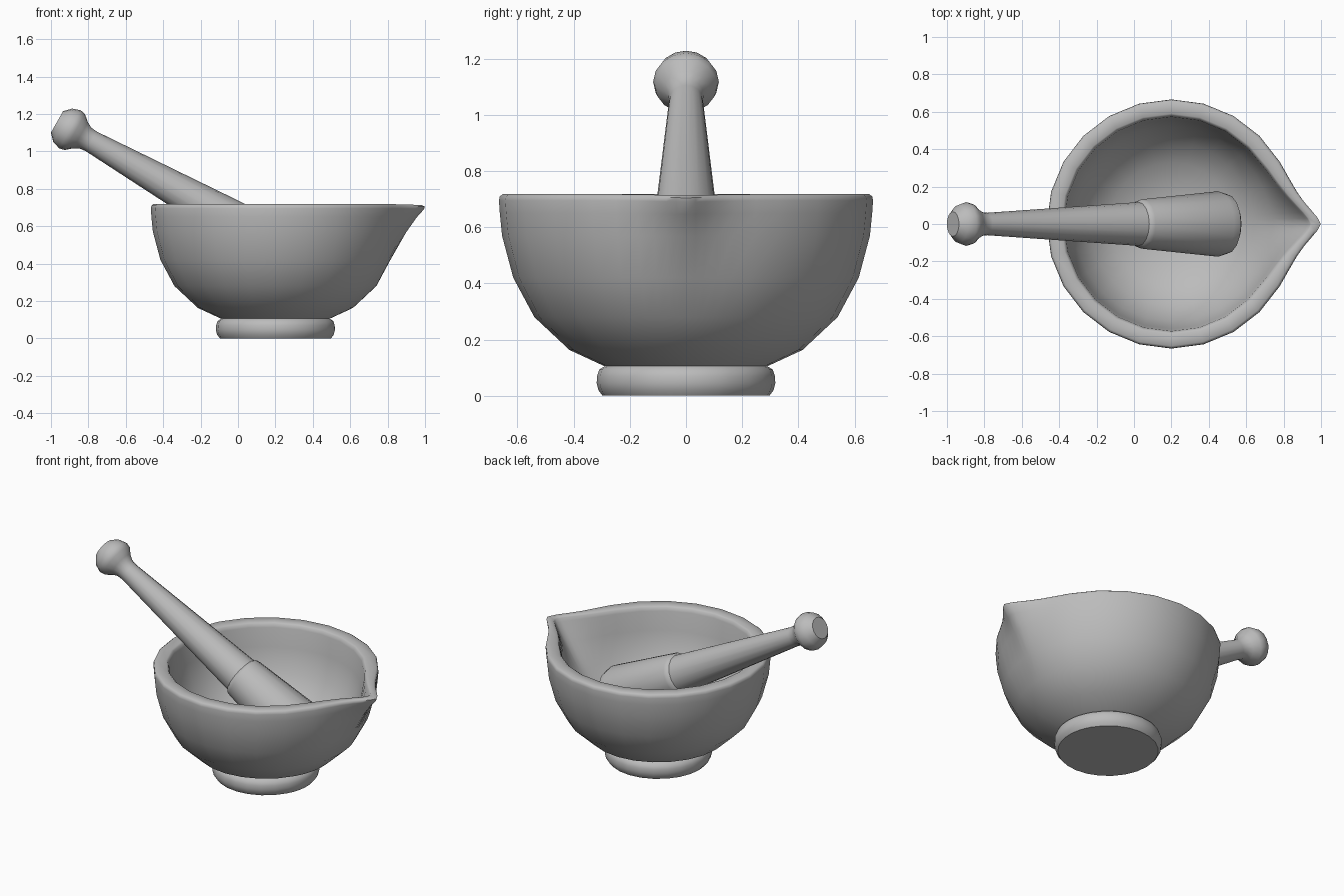
import bpy, bmesh, math
from mathutils import Matrix

if "Cube" in bpy.data.objects:
    bpy.data.objects.remove(bpy.data.objects["Cube"])

stone = bpy.data.materials.new("grey stone")
stone.diffuse_color = (0.5, 0.5, 0.5, 1)
stone.use_nodes = True
stone.node_tree.nodes["Principled BSDF"].inputs["Base Color"].default_value = stone.diffuse_color


def lathe(name, profile, angles, matrix, shape=None, smooth=40):
    """Revolve (radius, height, ...) points; 'shape' may shift each vertex."""
    bm = bmesh.new()
    rings = []
    for p in profile:
        r, z = p[0], p[1]
        if r == 0:
            rings.append([bm.verts.new((0, 0, z))] * len(angles))
            continue
        ring = []
        for a in angles:
            co = (r * math.cos(a), r * math.sin(a), z)
            ring.append(bm.verts.new(shape(co, p) if shape else co))
        rings.append(ring)
    n = len(angles)
    for lo, hi in zip(rings, rings[1:]):
        for j in range(n):
            k = (j + 1) % n
            quad = [lo[j], lo[k], hi[k], hi[j]]
            bm.faces.new(list(dict.fromkeys(quad)))
    me = bpy.data.meshes.new(name)
    bm.transform(matrix)
    bm.to_mesh(me)
    bm.free()
    me.materials.append(stone)
    ob = bpy.data.objects.new(name, me)
    bpy.context.collection.objects.link(ob)
    bpy.ops.object.select_all(action='DESELECT')
    ob.select_set(True)
    bpy.context.view_layer.objects.active = ob
    bpy.ops.object.shade_smooth_by_angle(angle=math.radians(smooth))
    return ob


def even(n):
    return [2 * math.pi * i / n for i in range(n)]


centre = Matrix.Translation((0.2, 0, 0))

# Bowl: 24 sides with extra divisions around the spout
half = [3, 6, 10, 15, 22] + list(range(30, 180, 15))
bowl_angles = [math.radians(a) for a in [0] + half + [180] + [360 - a for a in reversed(half)]]
# radius, height, spout reach, spout half width
bowl_profile = [
    (0.29, 0.105, 0, 0.13), (0.415, 0.163, 0, 0.13), (0.54, 0.28, 0, 0.13),
    (0.615, 0.42, 0, 0.13), (0.655, 0.57, 0.045, 0.13), (0.663, 0.65, 0.092, 0.13),
    (0.666, 0.695, 0.128, 0.13), (0.663, 0.71, 0.136, 0.13), (0.652, 0.718, 0.13, 0.13),
    (0.59, 0.718, 0.158, 0.15), (0.58, 0.71, 0.16, 0.15), (0.573, 0.69, 0.155, 0.15),
    (0.56, 0.57, 0.09, 0.16), (0.52, 0.42, 0.02, 0.17), (0.44, 0.30, 0, 0.15),
    (0.33, 0.21, 0, 0.15), (0.17, 0.155, 0, 0.15), (0, 0.14, 0, 0.15)]


def spout(co, p):
    x, y, z = co
    f = math.exp(-(abs(y) / p[3]) ** 1.5) if x > 0 else 0
    return (x + p[2] * f, y, z - 0.04 * p[2] * f)


lathe("mortar_bowl", bowl_profile, bowl_angles, centre, spout, 60)

# Foot ring with a flat underside
lathe("mortar_foot",
      [(0, 0), (0.297, 0), (0.312, 0.02), (0.318, 0.045), (0.317, 0.07),
       (0.309, 0.093), (0.29, 0.105)], bowl_angles, centre)

# Pestle: knob, tapered handle, collar step and rounded head
pestle_profile = [
    (0, 0), (0.066, 0), (0.102, 0.035), (0.117, 0.08), (0.11, 0.11), (0.08, 0.145),
    (0.064, 0.175), (0.06, 0.21), (0.117, 1.14), (0.129, 1.15), (0.133, 1.17),
    (0.175, 1.63), (0.16, 1.68), (0.12, 1.705), (0, 1.712)]
lean = Matrix.Translation((-0.968, 0, 1.157)) @ Matrix.Rotation(math.radians(119.5), 4, 'Y')
lathe("pestle", pestle_profile, even(16), lean)
